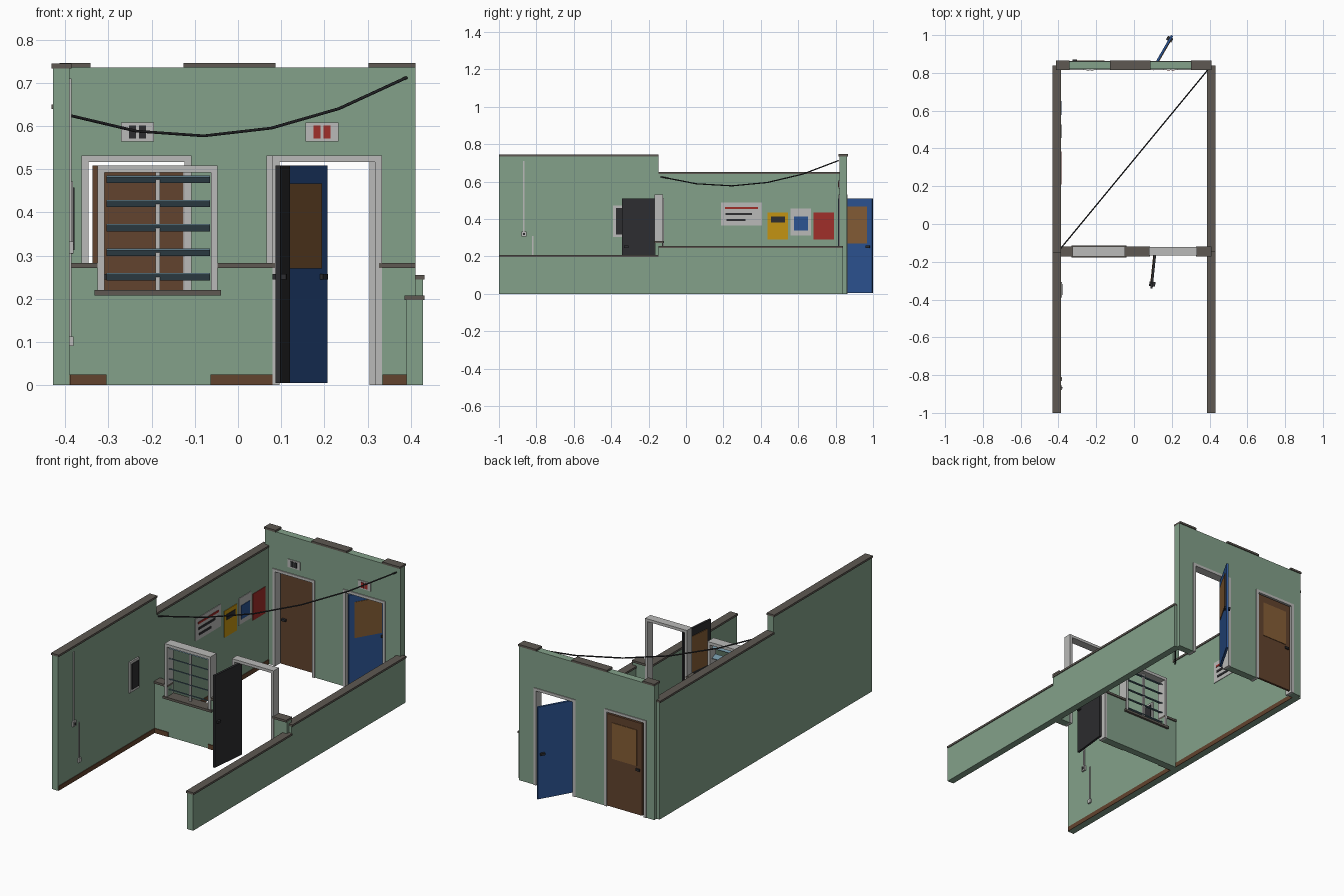
import bpy, bmesh, math
from mathutils import Matrix, Vector

if "Cube" in bpy.data.objects:
    bpy.data.objects.remove(bpy.data.objects["Cube"])


def mat(name, r, g, b):
    m = bpy.data.materials.new(name)
    lin = [((c / 255 + 0.055) / 1.055) ** 2.4 for c in (r, g, b)]
    m.diffuse_color = (*lin, 1)
    m.use_nodes = True
    m.node_tree.nodes["Principled BSDF"].inputs["Base Color"].default_value = m.diffuse_color
    return m


GREEN = mat("wall green", 131, 161, 138)
CAP = mat("coping grey", 94, 89, 82)
LIGHT = mat("light grey", 186, 186, 184)
BROWN = mat("dark brown", 98, 67, 46)
PANEL = mat("panel brown", 134, 94, 54)
BLUE = mat("door blue", 44, 84, 146)
BLACK = mat("near black", 45, 45, 48)
RED = mat("poster red", 160, 46, 42)
YELLOW = mat("poster yellow", 196, 148, 18)
GLASS = mat("louvre glass", 112, 145, 160)


def boxes(name, material, *bounds, pivot=None, angle=0):
    """One object from boxes given as (x0, x1, y0, y1, z0, z1)."""
    bm = bmesh.new()
    for x0, x1, y0, y1, z0, z1 in bounds:
        m = Matrix.Translation(((x0 + x1) / 2, (y0 + y1) / 2, (z0 + z1) / 2))
        m = m @ Matrix.Diagonal((x1 - x0, y1 - y0, z1 - z0, 1))
        bmesh.ops.create_cube(bm, size=1, matrix=m)
    me = bpy.data.meshes.new(name)
    bm.to_mesh(me)
    bm.free()
    me.materials.append(material)
    ob = bpy.data.objects.new(name, me)
    bpy.context.collection.objects.link(ob)
    if pivot:
        ob.location = pivot
        ob.rotation_euler.z = math.radians(angle)
    return ob


# Side walls, stepped in height, with overhanging copings
def side_wall(name, x0, x1, front_h, back_h):
    step = -0.147
    boxes(name, GREEN, (x0, x1, -1, step, 0, front_h), (x0, x1, step, 0.84, 0, back_h))
    e = 0.004
    boxes(name + "_coping", CAP,
          (x0 - e, x1 + e, -1, step, front_h, front_h + 0.011),
          (x0 - e, x1 + e, step, 0.84, back_h, back_h + 0.011))


side_wall("left_wall", -0.428, -0.39, 0.733, 0.639)
side_wall("right_wall", 0.39, 0.428, 0.197, 0.244)

# Back wall with two door openings
B0, B1 = 0.82, 0.86
boxes("back_wall", GREEN,
      (-0.41, -0.36, B0, B1, 0, 0.735), (-0.108, 0.067, B0, B1, 0, 0.735),
      (0.32, 0.411, B0, B1, 0, 0.735), (-0.36, -0.108, B0, B1, 0.531, 0.735),
      (0.067, 0.32, B0, B1, 0.531, 0.735))
boxes("back_wall_coping", CAP, *[(a, b, 0.815, 0.865, 0.735, 0.746)
      for a, b in ((-0.413, -0.342), (-0.126, 0.087), (0.302, 0.411))])

# Low partition with window gap and doorway
P0, P1 = -0.165, -0.125
boxes("partition", GREEN,
      (-0.392, -0.309, P0, P1, 0, 0.271), (-0.309, -0.062, P0, P1, 0, 0.207),
      (-0.062, 0.08, P0, P1, 0, 0.271), (0.333, 0.411, P0, P1, 0, 0.271))
boxes("partition_coping", CAP, *[(a, b, -0.171, -0.119, 0.271, 0.283)
      for a, b in ((-0.392, -0.309), (-0.062, 0.086), (0.327, 0.411))])

# Skirting boards
boxes("skirting", BROWN, (-0.391, -0.387, -0.998, 0.82, 0, 0.025),
      *[(a, b, -0.169, P0, 0, 0.025)
        for a, b in ((-0.387, -0.305), (-0.064, 0.08), (0.334, 0.39))])


# Door frames
def door_frame(name, x0, x1, y0, y1):
    t = 0.0155
    boxes(name, LIGHT, (x0, x0 + t, y0, y1, 0, 0.517), (x1 - t, x1, y0, y1, 0, 0.517),
          (x0, x1, y0, y1, 0.517, 0.532))


door_frame("back_left_door_frame", -0.362, -0.108, 0.815, 0.864)
door_frame("back_right_door_frame", 0.066, 0.32, 0.815, 0.864)
door_frame("partition_door_frame", 0.08, 0.333, -0.168, -0.122)


# Doors: leaf runs along local x from the hinge, panel on the -y side
def door(name, material, pivot, angle, width):
    h = 0.006
    place = dict(pivot=pivot, angle=angle)
    boxes(name, material, (0, width, -h, h, 0.005, 0.509), **place)
    boxes(name + "_panel", PANEL, (0.03, width - 0.03, -h - 0.003, -h, 0.27, 0.467), **place)
    boxes(name + "_handle", BLACK, (width - 0.035, width - 0.012, h, h + 0.012, 0.245, 0.257),
          (width - 0.035, width - 0.012, -h - 0.008, -h, 0.245, 0.257), **place)


door("blue_door", BLUE, (0.097, 0.816, 0), 60, 0.21)
door("black_door", BLACK, (0.114, -0.135, 0), 264, 0.207)
door("brown_door", BROWN, (-0.126, 0.856, 0), 180, 0.211)

# Window frame, mullion and sill
W0, W1 = -0.172, -0.118
boxes("window_frame", LIGHT,
      (-0.325, -0.309, W0, W1, 0.22, 0.492), (-0.062, -0.047, W0, W1, 0.22, 0.492),
      (-0.325, -0.047, W0, W1, 0.492, 0.508), (-0.191, -0.181, -0.15, -0.14, 0.22, 0.492))
boxes("window_sill", CAP, (-0.332, -0.039, -0.177, -0.113, 0.207, 0.22))

# Tilted louvre blades
for i in range(5):
    blade = boxes("louvre_%d" % (i + 1), GLASS, (-0.12, 0.12, -0.016, 0.016, -0.002, 0.002),
                  pivot=(-0.185, -0.147, 0.251 + i * 0.0565))
    blade.rotation_euler.x = math.radians(-25)


# Notices on the left wall, as thin stacked plates (y0, y1, z0, z1)
def wall_plate(name, material, *rects, layer=0):
    x = -0.39 + 0.003 * layer
    boxes(name, material, *[(x, x + 0.003, *r) for r in rects])


wall_plate("notice_board", LIGHT, (0.187, 0.406, 0.366, 0.487))
wall_plate("notice_red_line", RED, (0.208, 0.385, 0.452, 0.463), layer=1)
wall_plate("notice_dark_lines", BLACK, (0.212, 0.352, 0.42, 0.432),
           (0.217, 0.318, 0.388, 0.4), layer=1)
wall_plate("yellow_poster", YELLOW, (0.437, 0.545, 0.29, 0.435))
wall_plate("yellow_poster_block", BLACK, (0.454, 0.528, 0.381, 0.412), layer=1)
wall_plate("white_poster", LIGHT, (0.56, 0.668, 0.311, 0.456))
wall_plate("white_poster_block", BLUE, (0.577, 0.651, 0.337, 0.412), layer=1)
wall_plate("red_poster", RED, (0.683, 0.791, 0.29, 0.435))

# Meter box, conduits and switches on the left wall
boxes("meter_box", LIGHT, (-0.39, -0.382, -0.39, -0.308, 0.303, 0.471))
boxes("meter_box_face", BLACK, (-0.382, -0.378, -0.375, -0.318, 0.318, 0.458))
boxes("conduits", LIGHT, (-0.39, -0.385, -0.871, -0.863, 0.33, 0.71),
      (-0.39, -0.385, -0.824, -0.816, 0.11, 0.308))
boxes("switches", LIGHT, (-0.39, -0.381, -0.88, -0.854, 0.305, 0.333),
      (-0.39, -0.381, -0.831, -0.809, 0.09, 0.112))
boxes("switch_button", BLACK, (-0.381, -0.378, -0.872, -0.862, 0.313, 0.325))

# Signs above the back doors
for name, x, colour in (("left_sign", -0.233, BLACK), ("right_sign", 0.1945, RED)):
    boxes(name, LIGHT, (x - 0.038, x + 0.038, 0.816, 0.82, 0.564, 0.608))
    boxes(name + "_marks", colour, *[(x + d - 0.008, x + d + 0.008, 0.813, 0.816, 0.571, 0.601)
          for d in (-0.0115, 0.0115)])

# Sagging cable strung diagonally across the room
heights = (0.625, 0.588, 0.577, 0.595, 0.64, 0.712)
curve = bpy.data.curves.new("cable", "CURVE")
curve.dimensions = "3D"
curve.bevel_depth = 0.0035
curve.bevel_resolution = 1
curve.use_fill_caps = True
spline = curve.splines.new("POLY")
spline.points.add(len(heights) - 1)
for i, z in enumerate(heights):
    p = Vector((-0.392, -0.134, 0)).lerp(Vector((0.39, 0.815, 0)), i / 5)
    spline.points[i].co = (p.x, p.y, z, 1)
curve.materials.append(BLACK)
bpy.context.collection.objects.link(bpy.data.objects.new("cable", curve))
